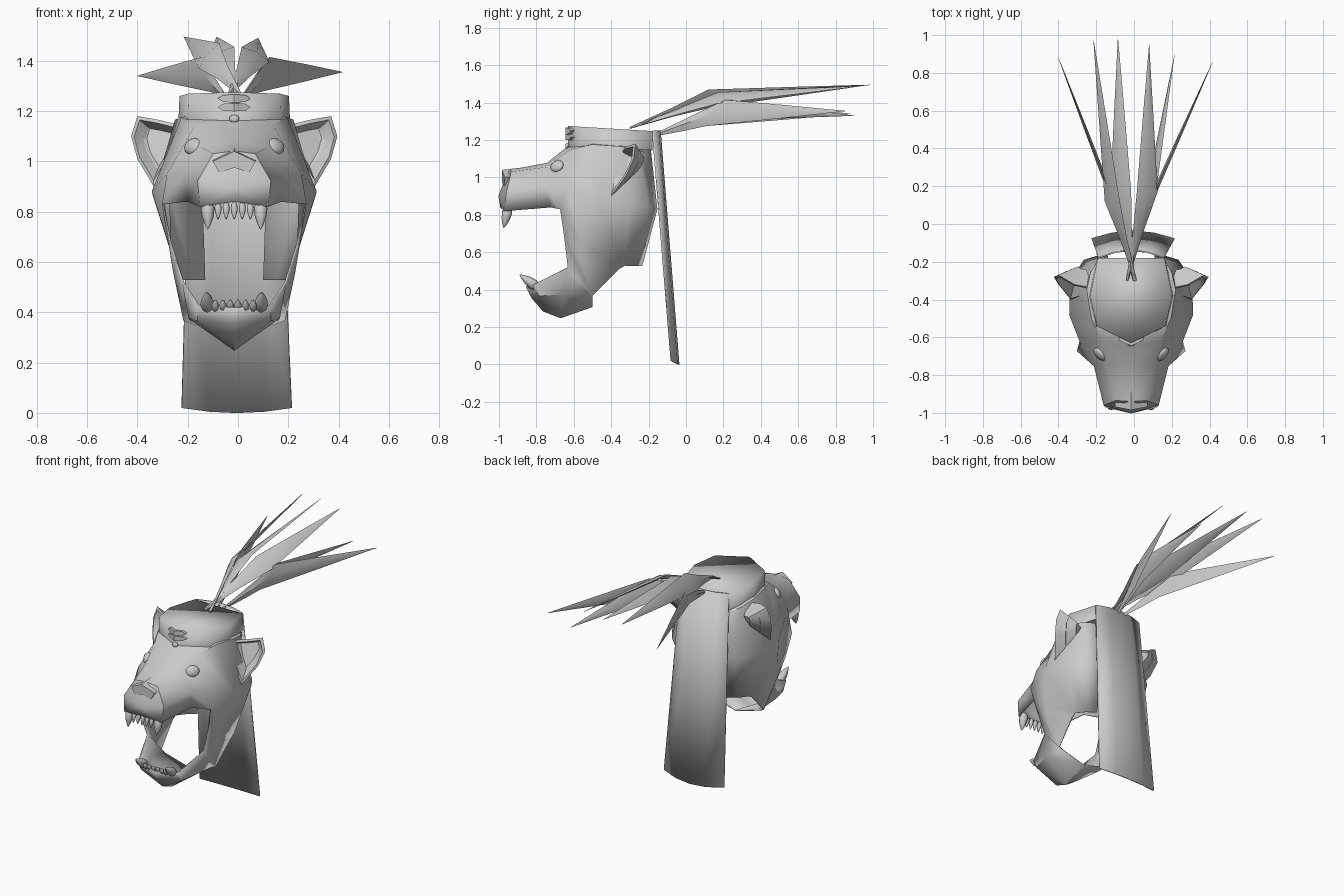
import bpy
import bmesh
import math
from mathutils import Vector

CENTRE = -0.015  # the head sits slightly off the middle

if "Cube" in bpy.data.objects:
    bpy.data.objects.remove(bpy.data.objects["Cube"], do_unlink=True)

grey = bpy.data.materials.new("plain grey")
grey.use_nodes = True
grey.diffuse_color = (0.6, 0.6, 0.6, 1)
grey.node_tree.nodes["Principled BSDF"].inputs["Base Color"].default_value = (0.6, 0.6, 0.6, 1)


def finish(bm, name, angle=40, thickness=0):
    """Turn a bmesh into a shaded object."""
    bmesh.ops.remove_doubles(bm, verts=bm.verts, dist=0.001)
    bmesh.ops.recalc_face_normals(bm, faces=bm.faces)
    mesh = bpy.data.meshes.new(name)
    bm.to_mesh(mesh)
    bm.free()
    mesh.materials.append(grey)
    obj = bpy.data.objects.new(name, mesh)
    bpy.context.collection.objects.link(obj)
    if thickness:
        solid = obj.modifiers.new("thickness", "SOLIDIFY")
        solid.thickness = thickness
    bpy.ops.object.select_all(action="DESELECT")
    obj.select_set(True)
    bpy.context.view_layer.objects.active = obj
    bpy.ops.object.shade_smooth_by_angle(angle=math.radians(angle))
    return obj


def place(point, side=1):
    return Vector((CENTRE + side * point[0], point[1], point[2]))


def add_grid(bm, rows, side=1, closed=False):
    """Skin neighbouring rows of points with quads."""
    grid = [[bm.verts.new(place(p, side)) for p in row] for row in rows]
    count = len(rows[0])
    for a, b in zip(grid, grid[1:]):
        for i in range(count if closed else count - 1):
            j = (i + 1) % count
            bm.faces.new((a[i], a[j], b[j], b[i]))
    return grid


def sections(bm, centres, across, thick, widths, depths):
    """Loft a diamond section along a path."""
    rows = []
    for c, w, d in zip(centres, widths, depths):
        rows.append([c + across * w, c + thick * d, c - across * w, c - thick * d])
    grid = add_grid(bm, rows, closed=True)
    bm.faces.new(grid[0])


# Head shell: stations from nose to nape, each from crown to lower edge
skull = [
    [(0, -.95, 1.025), (0, -.965, .98), (0, -.995, .9), (0, -.985, .84)],
    [(0, -.935, 1.035), (.08, -.93, 1.025), (.14, -.955, .92), (.13, -.965, .82)],
    [(0, -.74, 1.07), (.13, -.74, 1.05), (.19, -.75, .95), (.18, -.72, .84)],
    [(0, -.64, 1.15), (.15, -.62, 1.14), (.26, -.635, .95), (.28, -.67, .83)],
    [(0, -.5, 1.2), (.205, -.5, 1.17), (.32, -.48, .88), (.25, -.56, .66)],
    [(0, -.35, 1.2), (.23, -.35, 1.16), (.315, -.3, .86), (.21, -.33, .53)],
    [(0, -.27, 1.2), (.21, -.26, 1.14), (.245, -.195, .84), (.17, -.28, .53)],
    [(0, -.2, 1.2), (.17, -.19, 1.12), (.125, -.16, .83), (.115, -.24, .53)],
]
cheek = [
    [(.28, -.67, .83), (.25, -.65, .68), (.2, -.63, .52)],
    [(.25, -.56, .66), (.235, -.56, .56), (.195, -.5, .37)],
    [(.21, -.33, .53), (.21, -.36, .51), (.195, -.5, .37)],
]
jaw = [
    [(0, -.85, .42), (0, -.82, .36), (0, -.76, .29)],
    [(.14, -.81, .43), (.14, -.78, .37), (0, -.76, .29)],
    [(.2, -.63, .52), (.175, -.65, .38), (0, -.67, .255)],
    [(.195, -.5, .37), (.165, -.5, .36), (0, -.5, .315)],
]
bm = bmesh.new()
for side in (1, -1):
    for part in (skull, cheek, jaw):
        add_grid(bm, part, side)
finish(bm, "head_shell", 48, 0.008)

# Headband with closed crown, softly shaded
bm = bmesh.new()
half = [(0, -.63), (.185, -.54), (.222, -.38), (.18, -.18)]
outline = half + [(-x, y) for x, y in reversed(half[1:])]
low = [(x, y, 1.15 + (0.02 if x else -0.02) - 0.06 * (y + .6)) for x, y in outline]
high = [(x * .98, y, 1.237 - 0.06 * y) for x, y in outline]
rings = add_grid(bm, [low, high], closed=True)
bm.faces.new(rings[1])
finish(bm, "headband", 120)

# Ears: cupped front, bulging back
rim = [(.2, -.34, 1.14), (.3, -.32, 1.165), (.385, -.27, 1.18), (.41, -.28, 1.1),
       (.385, -.32, 1.01), (.32, -.4, .9), (.26, -.38, 1.0)]
for side, name in ((1, "left_ear"), (-1, "right_ear")):
    bm = bmesh.new()
    middle = sum((Vector(p) for p in rim), Vector()) / len(rim)
    lip = [Vector(p).lerp(middle, .14) + Vector((0, -.005, 0)) for p in rim]
    cup = [Vector(p).lerp(middle, .45) + Vector((-.02, .05, 0)) for p in rim]
    back = [Vector(p).lerp(Vector((.25, -.21, 1.08)), .75) for p in rim]
    grid = add_grid(bm, [back, rim, lip, cup], side, closed=True)
    bm.faces.new(grid[0])
    bm.faces.new(grid[-1])
    finish(bm, name, 35)


def blob(name, centre, radius, stretch, normal):
    """Flattened ball whose short axis follows a direction."""
    bm = bmesh.new()
    bmesh.ops.create_uvsphere(bm, u_segments=14, v_segments=8, radius=radius)
    turn = Vector(normal).to_track_quat("Z", "Y")
    for v in bm.verts:
        v.co = place(centre) + turn @ Vector([a * b for a, b in zip(v.co, stretch)])
    finish(bm, name, 60)


# Eyes
for side, name in ((1, "left_eye"), (-1, "right_eye")):
    blob(name, (side * .164, -.69, 1.06), .044, (1, .8, .45), (side * .6, -.6, .45))

# Nose pad
bm = bmesh.new()
pad = [(-.085, 1.0), (0, 1.04), (.085, 1.0), (.06, .955), (0, .975), (-.06, .955)]
front = [(x, -.985 + abs(x) * .2, z) for x, z in pad]
rear = [(x * 1.05, -.885, z + .012) for x, z in pad]
grid = add_grid(bm, [rear, front], closed=True)
bm.faces.new(grid[1])
finish(bm, "nose_pad", 30)

# Forehead emblem: two bars and a bead
shape = [(-.065, 0), (-.045, .014), (0, .016), (.045, .014),
         (.065, 0), (.045, -.014), (0, -.016), (-.045, -.014)]
for i, z in enumerate((1.25, 1.215)):
    bm = bmesh.new()
    layers = [[(x, y + abs(x) * .45, z + h) for x, h in shape] for y in (-.61, -.645)]
    rings = add_grid(bm, layers, closed=True)
    face = rings[1]
    bm.faces.new(face[:3] + face[6:])
    bm.faces.new(face[2:7])
    finish(bm, f"emblem_bar_{i + 1}", 30)
blob("emblem_bead", (0, -.635, 1.17), .02, (1, .8, .5), (0, -1, .2))


def tooth(name, base, tip, radius):
    """Rounded tooth tapering to its tip."""
    bm = bmesh.new()
    base, tip = Vector(base), Vector(tip)
    turn = (tip - base).to_track_quat("Z", "Y")
    rows = []
    for t, r in ((0, .65), (.25, 1), (.55, .85), (.85, .4), (1, .05)):
        spin = [turn @ Vector((math.cos(k * math.pi / 4), math.sin(k * math.pi / 4), 0)) for k in range(8)]
        rows.append([base.lerp(tip, t) + s * r * radius for s in spin])
    grid = add_grid(bm, rows, closed=True)
    bm.faces.new(grid[0])
    bm.faces.new(grid[-1])
    finish(bm, name, 60)


# Teeth
for side, name in ((1, "left"), (-1, "right")):
    tooth(f"upper_{name}_fang", (side * .105, -.95, .84), (side * .105, -.975, .73), .027)
    tooth(f"lower_{name}_fang", (side * .105, -.79, .41), (side * .11, -.89, .48), .028)
for i in range(5):
    x = (i - 2) * .032
    tooth(f"upper_tooth_{i + 1}", (x, -.965, .835), (x, -.98, .768), .014)
for i in range(6):
    x = (i - 2.5) * .03
    tooth(f"lower_tooth_{i + 1}", (x, -.82, .41), (x, -.86, .45), .016)

# Back cloth: gently bowed sheet
bm = bmesh.new()
rows = []
for t in (0, .5, 1):
    bow = [(u, 1 - u * u) for u in (-1, -.5, 0, .5, 1)]
    rows.append([(u * (.175 + .045 * t) + .01 * t, -.175 + .1 * t + .04 * b,
                  1.25 - t * (1.23 + .02 * b)) for u, b in bow])
add_grid(bm, rows)
finish(bm, "back_cloth", 40, 0.008)

# Feathers: tip, widest point, blade half-width direction, hangs low
feathers = [
    ((-.385, .88, 1.34), (-.11, .16, 1.345), (-.02, .05, .07), True),
    ((-.2, .98, 1.495), (-.1, .12, 1.42), (.04, 0, .05), False),
    ((-.07, .985, 1.495), (-.055, .17, 1.425), (.055, 0, .03), False),
    ((.095, .95, 1.49), (.085, .17, 1.425), (.055, 0, -.03), False),
    ((.23, .9, 1.33), (.11, .2, 1.36), (.03, .03, .055), True),
    ((.43, .855, 1.355), (.12, .16, 1.345), (.02, .05, .07), True),
]
for i, (tip, knee, across, low_tier) in enumerate(feathers):
    bm = bmesh.new()
    tip, knee, across = Vector(tip), Vector(knee), Vector(across)
    if low_tier:
        root, widths = Vector((knee.x * .15, -.16, 1.23)), (.15, .65, 1, .52, .01)
    else:
        root, widths = Vector((knee.x * -.25, -.3, 1.265)), (.1, .5, 1, .52, .01)
    thick = across.cross(tip - knee).normalized()
    path = [root, root.lerp(knee, .55), knee, knee.lerp(tip, .5), tip]
    sections(bm, path, across, thick, widths, (.006, .01, .012, .008, .001))
    finish(bm, f"feather_{i + 1}", 30)
